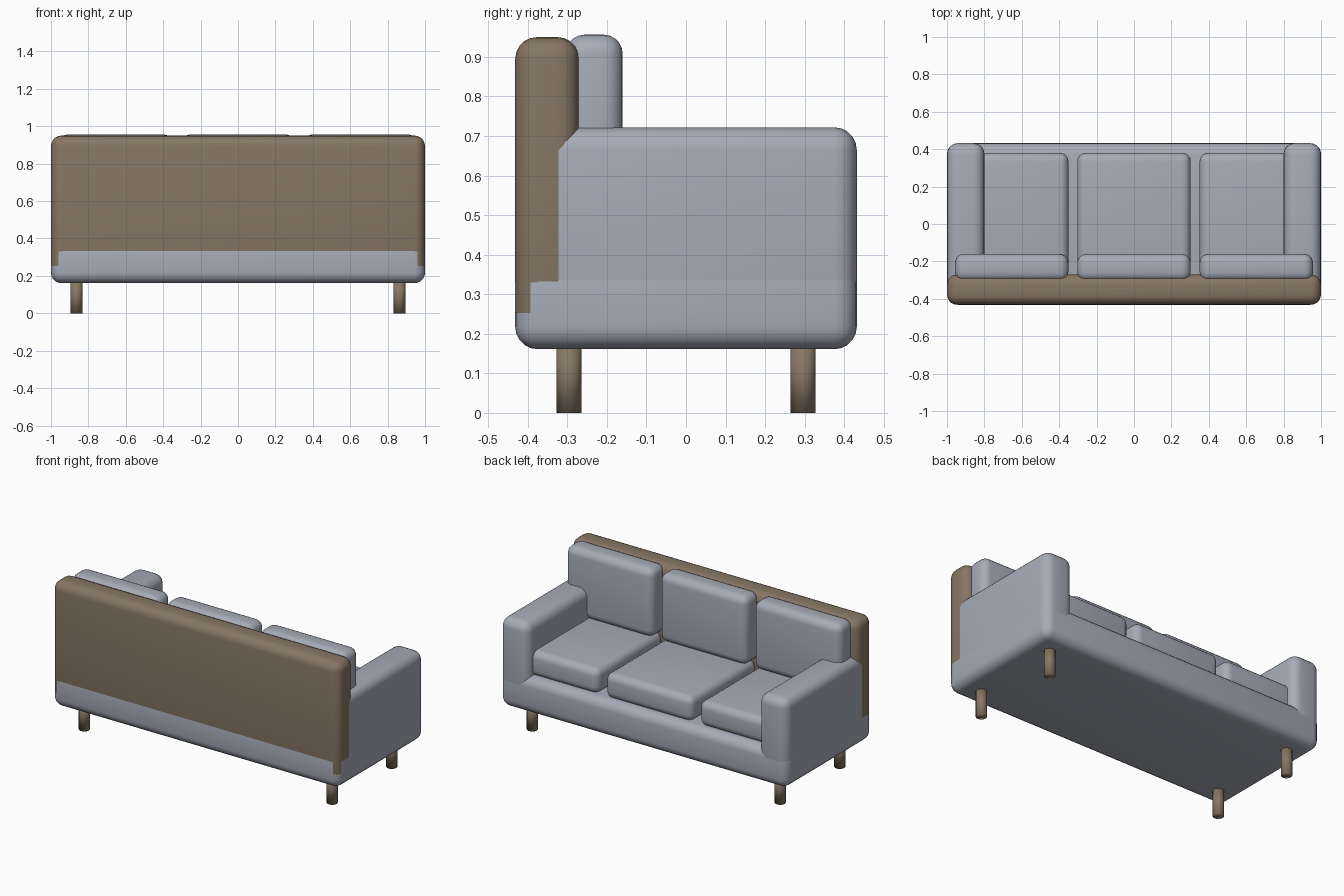
import bpy, math

if "Cube" in bpy.data.objects:
    bpy.data.objects.remove(bpy.data.objects["Cube"])


def material(name, rgb):
    m = bpy.data.materials.new(name)
    m.diffuse_color = (*rgb, 1)
    m.use_nodes = True
    m.node_tree.nodes["Principled BSDF"].inputs["Base Color"].default_value = m.diffuse_color
    return m


GREY = material("grey_fabric", (0.385, 0.41, 0.475))
BROWN = material("brown_wood", (0.24, 0.183, 0.127))


def smooth(obj, angle=40):
    bpy.ops.object.select_all(action='DESELECT')
    obj.select_set(True)
    bpy.context.view_layer.objects.active = obj
    bpy.ops.object.shade_smooth_by_angle(angle=math.radians(angle))


def soft_box(name, x, y, z, bevel, mat):
    """Rounded box spanning the given (min, max) ranges."""
    bpy.ops.mesh.primitive_cube_add(
        size=1, location=[(a + b) / 2 for a, b in (x, y, z)])
    obj = bpy.context.object
    obj.name = name
    obj.scale = [b - a for a, b in (x, y, z)]
    bpy.ops.object.transform_apply(location=False, rotation=False, scale=True)
    mod = obj.modifiers.new("rounding", 'BEVEL')
    mod.width = bevel
    mod.segments = 5
    bpy.ops.object.modifier_apply(modifier=mod.name)
    obj.data.materials.append(mat)
    smooth(obj)
    return obj


# Base and backrest; tiny insets keep flush sides from overlapping exactly
soft_box("base", (-1, 1), (-0.432, 0.432), (0.161, 0.387), 0.057, GREY)
soft_box("backrest", (-0.9997, 0.9997), (-0.4317, -0.27), (0.2, 0.95), 0.055, BROWN)

# Armrests
for side, label in ((-1, "left"), (1, "right")):
    x = sorted((side * 0.8, side * 0.9992))
    soft_box("armrest_" + label, x, (-0.431, 0.4318), (0.2, 0.722), 0.057, GREY)

# Three seat cushions with matching back cushions
for i, label in enumerate(("left", "middle", "right")):
    c = (i - 1) * 0.654
    x = (c - 0.303, c + 0.303)
    soft_box("seat_cushion_" + label, x, (-0.28, 0.38), (0.376, 0.535), 0.045, GREY)
    soft_box("back_cushion_" + label, x, (-0.305, -0.16), (0.525, 0.956), 0.048, GREY)

# Legs
for sx in (-1, 1):
    for sy in (-1, 1):
        bpy.ops.mesh.primitive_cylinder_add(
            vertices=24, radius=0.032, depth=0.18,
            location=(sx * 0.863, sy * 0.296, 0.09))
        leg = bpy.context.object
        leg.name = "leg_%s_%s" % ("left" if sx < 0 else "right",
                                  "back" if sy < 0 else "front")
        leg.data.materials.append(BROWN)
        smooth(leg, 120)
